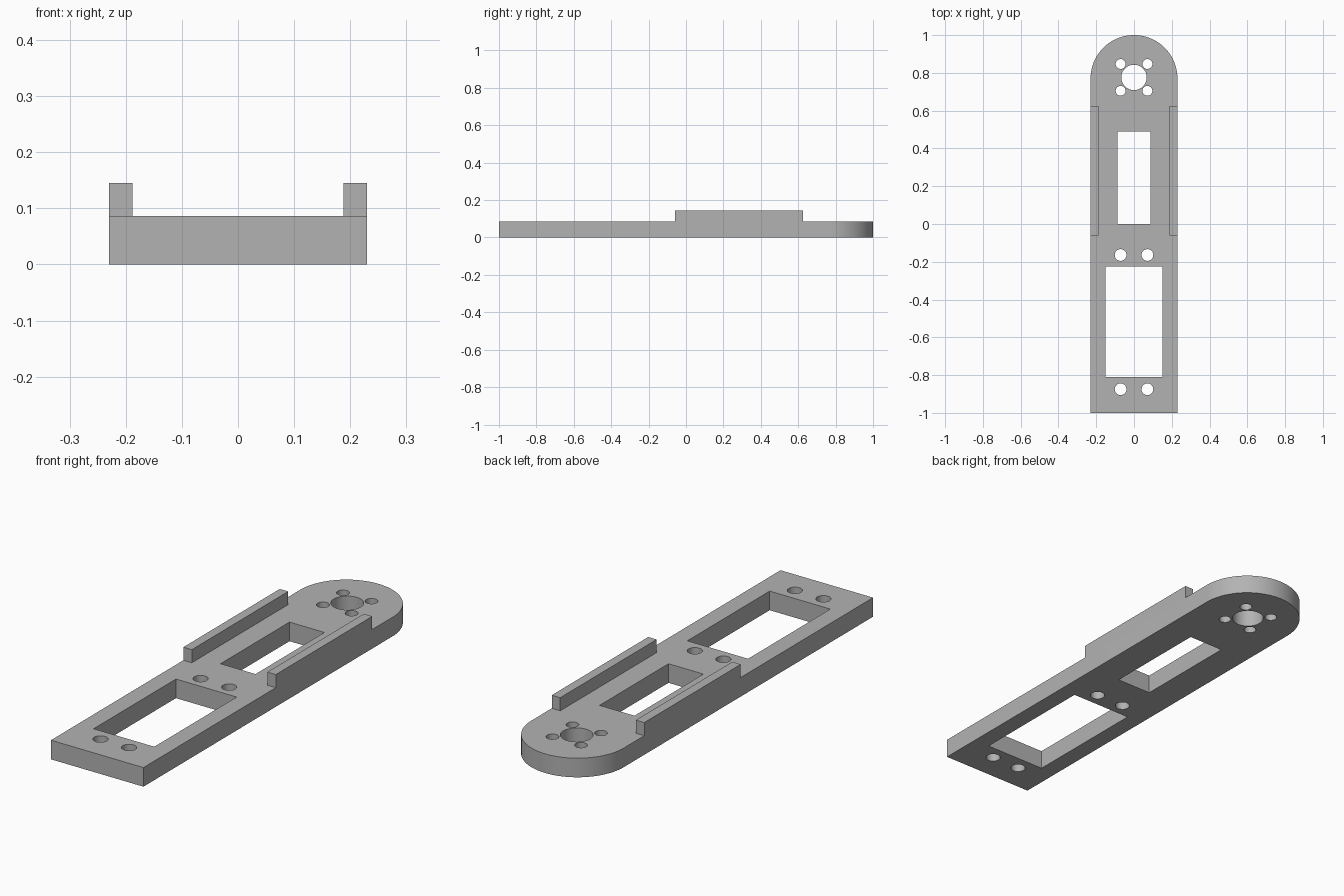
import bpy
import math

cube = bpy.data.objects.get("Cube")
if cube:
    bpy.data.objects.remove(cube, do_unlink=True)

HALF_WIDTH = 0.23
PLATE_TOP = 0.086
RAIL_TOP = 0.145
HUB_Y = 0.77

grey = bpy.data.materials.new("plain grey")
grey.use_nodes = True
colour = (0.45, 0.45, 0.45, 1)
grey.diffuse_color = colour
grey.node_tree.nodes["Principled BSDF"].inputs["Base Color"].default_value = colour


def arc(x, y, radius, start, end, steps):
    angles = [start + (end - start) * i / steps for i in range(steps + 1)]
    return [(x + radius * math.cos(a), y + radius * math.sin(a)) for a in angles]


def circle(x, y, radius, steps=48):
    return arc(x, y, radius, 0, math.tau, steps)[:-1]


def rectangle(x0, x1, y0, y1):
    return [(x0, y0), (x1, y0), (x1, y1), (x0, y1)]


def extruded(name, outlines, bottom, top):
    """Solid from flat outlines; inner outlines become through holes."""
    curve = bpy.data.curves.new(name + "_profile", "CURVE")
    curve.dimensions = "2D"
    curve.fill_mode = "BOTH"
    curve.extrude = (top - bottom) / 2
    for points in outlines:
        spline = curve.splines.new("POLY")
        spline.points.add(len(points) - 1)
        for point, (x, y) in zip(spline.points, points):
            point.co = (x, y, 0, 1)
        spline.use_cyclic_u = True
    obj = bpy.data.objects.new(name, curve)
    bpy.context.collection.objects.link(obj)
    obj.location.z = (top + bottom) / 2
    bpy.ops.object.select_all(action="DESELECT")
    obj.select_set(True)
    bpy.context.view_layer.objects.active = obj
    bpy.ops.object.convert(target="MESH")
    obj = bpy.context.object
    obj.name = name
    # Weld the caps to the walls
    bpy.ops.object.mode_set(mode="EDIT")
    bpy.ops.mesh.select_all(action="SELECT")
    bpy.ops.mesh.remove_doubles(threshold=0.0001)
    bpy.ops.mesh.normals_make_consistent(inside=False)
    bpy.ops.object.mode_set(mode="OBJECT")
    bpy.ops.object.shade_smooth_by_angle(angle=math.radians(30))
    obj.data.materials.clear()
    obj.data.materials.append(grey)
    return obj


# Base plate: square front end, round back end
outline = [(-HALF_WIDTH, -1), (HALF_WIDTH, -1)]
outline += arc(0, HUB_Y, HALF_WIDTH, 0, math.pi, 64)

# Openings: two windows, the hub bore and the screw holes
openings = [
    rectangle(-0.087, 0.087, 0, 0.49),
    rectangle(-0.151, 0.151, -0.81, -0.225),
    circle(0, 0.776, 0.067),
]
for side in (-1, 1):
    openings += [circle(side * 0.071, y, 0.026) for y in (0.705, 0.847)]
    openings += [circle(side * 0.071, y, 0.031) for y in (-0.875, -0.164)]

extruded("base_plate", [outline] + openings, 0, PLATE_TOP)

# Raised rails along both long edges
for name, side in (("left_rail", 1), ("right_rail", -1)):
    inner, outer = sorted((side * 0.188, side * HALF_WIDTH))
    extruded(name, [rectangle(inner, outer, -0.06, 0.625)], PLATE_TOP, RAIL_TOP)
